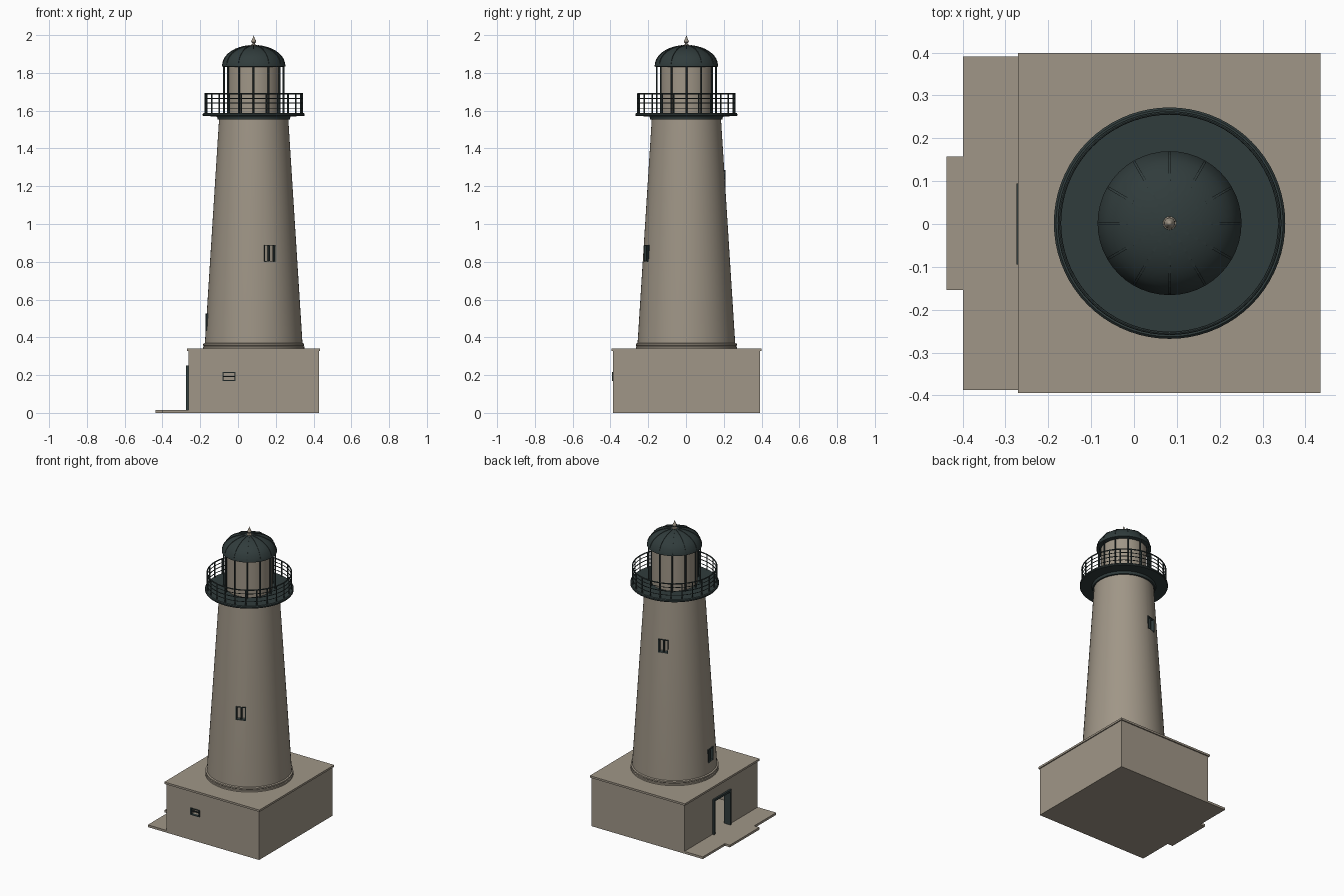
import bpy, bmesh
from math import sin, cos, pi, radians
from mathutils import Matrix, Vector

if "Cube" in bpy.data.objects:
    bpy.data.objects.remove(bpy.data.objects["Cube"])

CX, CY = 0.083, 0.002          # tower axis


def material(name, rgb):
    m = bpy.data.materials.new(name)
    m.use_nodes = True
    col = (*rgb, 1)
    m.diffuse_color = col
    bsdf = next(n for n in m.node_tree.nodes if n.type == 'BSDF_PRINCIPLED')
    bsdf.inputs["Base Color"].default_value = col
    bsdf.inputs["Roughness"].default_value = 0.8
    return m


STONE = material("warm stone", (0.35, 0.305, 0.242))
IRON = material("dark green iron", (0.03, 0.045, 0.045))


def finish(name, bm, mat, smooth=False):
    bmesh.ops.recalc_face_normals(bm, faces=bm.faces)
    me = bpy.data.meshes.new(name)
    bm.to_mesh(me)
    bm.free()
    me.materials.append(mat)
    if smooth:
        me.shade_smooth()
        me.set_sharp_from_angle(angle=radians(35))
    ob = bpy.data.objects.new(name, me)
    bpy.context.collection.objects.link(ob)
    return ob


def add_box(bm, lo, hi, xf=Matrix()):
    lo, hi = Vector(lo), Vector(hi)
    m = xf @ Matrix.Translation((lo + hi) / 2) @ Matrix.Diagonal((*(hi - lo), 1))
    bmesh.ops.create_cube(bm, size=1, matrix=m)


def boxes(name, mat, *spans, xf=Matrix()):
    bm = bmesh.new()
    for lo, hi in spans:
        add_box(bm, lo, hi, xf)
    return finish(name, bm, mat)


def lathe(name, mat, profile, segs=64, closed=False):
    """Revolve (radius, z) points about the tower axis."""
    bm = bmesh.new()
    rings = []
    for r, z in profile:
        if r == 0:
            rings.append([bm.verts.new((CX, CY, z))])
        else:
            rings.append([bm.verts.new((CX + r * cos(2 * pi * i / segs),
                                        CY + r * sin(2 * pi * i / segs), z))
                          for i in range(segs)])
    pairs = list(zip(rings, rings[1:])) + ([(rings[-1], rings[0])] if closed else [])
    for a, b in pairs:
        for i in range(segs):
            j = (i + 1) % segs
            if len(a) == 1:
                bm.faces.new((a[0], b[i], b[j]))
            elif len(b) == 1:
                bm.faces.new((a[i], a[j], b[0]))
            else:
                bm.faces.new((a[i], a[j], b[j], b[i]))
    if not closed:
        for ring in (rings[0], rings[-1]):
            if len(ring) > 1:
                bm.faces.new(ring)
    return finish(name, bm, mat, smooth=True)


def hoop(name, r, z, t):
    return lathe(name, IRON, [(r + t * cos(a * pi / 4), z + t * sin(a * pi / 4))
                              for a in range(8)], 72, closed=True)


def posts(name, count, r, z0, z1, t):
    bm = bmesh.new()
    for i in range(count):
        a = 2 * pi * i / count
        pos = (CX + r * cos(a), CY + r * sin(a), (z0 + z1) / 2)
        bmesh.ops.create_cone(bm, cap_ends=True, segments=8, radius1=t, radius2=t,
                              depth=z1 - z0, matrix=Matrix.Translation(pos))
    return finish(name, bm, IRON, smooth=True)


def cut(target, cutter):
    mod = target.modifiers.new("opening", 'BOOLEAN')
    mod.operation, mod.solver, mod.object = 'DIFFERENCE', 'EXACT', cutter
    bpy.context.view_layer.update()
    dg = bpy.context.evaluated_depsgraph_get()
    me = bpy.data.meshes.new_from_object(target.evaluated_get(dg))
    target.modifiers.clear()
    target.data = me
    bpy.data.objects.remove(cutter)


# Hollow base building with doorway and small window
x0, x1, y0, y1 = -0.262, 0.428, -0.387, 0.391
W = 0.035
base = boxes("base_building", STONE, ((x0, y0, 0), (x1, y1, 0.327)))
cut(base, boxes("room_cutter", STONE, ((x0 + W, y0 + W, 0.015), (x1 - W, y1 - W, 0.31))))
cut(base, boxes("door_cutter", STONE, ((x0 - 0.1, -0.085, 0.015), (x0 + 0.1, 0.085, 0.24))))
cut(base, boxes("window_cutter", STONE, ((-0.077, y0 - 0.1, 0.173), (-0.017, y0 + 0.1, 0.213))))
boxes("base_roof_slab", STONE, ((-0.271, -0.394, 0.327), (0.435, 0.399, 0.34)))
boxes("entrance_platform", STONE, ((-0.399, y0, 0), (x0, y1, 0.015)))
boxes("entrance_step", STONE, ((-0.437, -0.154, 0), (-0.399, 0.158, 0.015)))

# Door frame lining the opening
xa, xb = x0 - 0.012, x0 + W
boxes("door_frame", IRON,
      ((xa, -0.094, 0.015), (xb, -0.08, 0.25)),
      ((xa, 0.08, 0.015), (xb, 0.094, 0.25)),
      ((xa, -0.094, 0.236), (xb, 0.094, 0.25)))

# Small base window frame with a horizontal bar
ya, yb = y0 - 0.005, y0 + 0.015
boxes("base_window_frame", IRON,
      ((-0.081, ya, 0.17), (-0.076, yb, 0.216)),
      ((-0.018, ya, 0.17), (-0.013, yb, 0.216)),
      ((-0.081, ya, 0.17), (-0.013, yb, 0.174)),
      ((-0.081, ya, 0.212), (-0.013, yb, 0.216)),
      ((-0.076, ya + 0.01, 0.191), (-0.018, yb, 0.195)))

# Tapered tower and its foot mouldings
R0, R1, Z0, Z1 = 0.259, 0.183, 0.36, 1.56
tower = lathe("tower", STONE, [(R0, 0.335), (R0, Z0), (R1, Z1)])
lathe("tower_foot_moulding", STONE,
      [(0.268, 0.34), (0.268, 0.35), (0.263, 0.353), (0.267, 0.357),
       (0.267, 0.366), (0.258, 0.37)])

# Tower windows: recess, frame and central mullion
for k, (deg, z) in enumerate([(292, 0.845), (105, 1.24), (186, 0.48)]):
    r = R0 + (R1 - R0) * (z - Z0) / (Z1 - Z0)
    xf = Matrix.Translation((CX, CY, z)) @ Matrix.Rotation(radians(deg), 4, 'Z')
    cut(tower, boxes("recess_cutter", STONE, ((r - 0.035, -0.03, -0.043), (r + 0.1, 0.03, 0.043)), xf=xf))
    ra, rb = r - 0.025, r + 0.002
    boxes(f"tower_window_frame_{k + 1}", IRON,
          ((ra, -0.032, -0.045), (rb, -0.027, 0.045)),
          ((ra, 0.027, -0.045), (rb, 0.032, 0.045)),
          ((ra, -0.032, -0.045), (rb, 0.032, -0.041)),
          ((ra, -0.032, 0.041), (rb, 0.032, 0.045)),
          ((ra, -0.003, -0.042), (rb - 0.004, 0.003, 0.042)), xf=xf)

# Gallery deck with its collar
lathe("gallery_deck", IRON,
      [(0.183, 1.552), (0.192, 1.554), (0.192, 1.562), (0.197, 1.57), (0.267, 1.571),
       (0.27, 1.575), (0.27, 1.583), (0.265, 1.588)], 72)

# Gallery railing
posts("railing_posts", 24, 0.257, 1.585, 1.692, 0.004)
for label, z, t in (("top", 1.69, 0.004), ("middle", 1.64, 0.0028), ("lower", 1.665, 0.0022), ("bottom", 1.613, 0.0022)):
    hoop(f"railing_{label}_rail", 0.257, z, t)

# Lantern room and its posts
lathe("lantern_room", STONE, [(0.14, 1.586), (0.14, 1.84)], 48)
posts("lantern_posts", 12, 0.157, 1.585, 1.84, 0.005)

# Dome with eaves
lathe("dome", IRON, [(0.162, 1.832), (0.168, 1.834), (0.168, 1.841)]
      + [(0.164 * cos(a * pi / 20), 1.841 + 0.104 * sin(a * pi / 20)) for a in range(1, 10)]
      + [(0, 1.945)], 48)

# Dome ribs following the curve
bm = bmesh.new()
for i in range(12):
    rot = Matrix.Translation((CX, CY, 0)) @ Matrix.Rotation(i * pi / 6, 4, 'Z')
    prev = None
    for s in range(10):
        a = s * pi / 20
        ring = [bm.verts.new(rot @ Vector(((0.164 + o) * cos(a), side * 0.003,
                                           1.841 + (0.104 + o) * sin(a))))
                for side, o in ((-1, -0.004), (-1, 0.003), (1, 0.003), (1, -0.004))]
        if prev:
            for j in range(4):
                n = (j + 1) % 4
                bm.faces.new((prev[j], prev[n], ring[n], ring[j]))
        prev = ring
finish("dome_ribs", bm, IRON)

# Pointed finial
lathe("finial", STONE, [(0.016, 1.942), (0.015, 1.948), (0.007, 1.952), (0.007, 1.957),
                        (0.013, 1.964), (0.012, 1.971), (0.006, 1.982), (0, 2.0)], 16)
